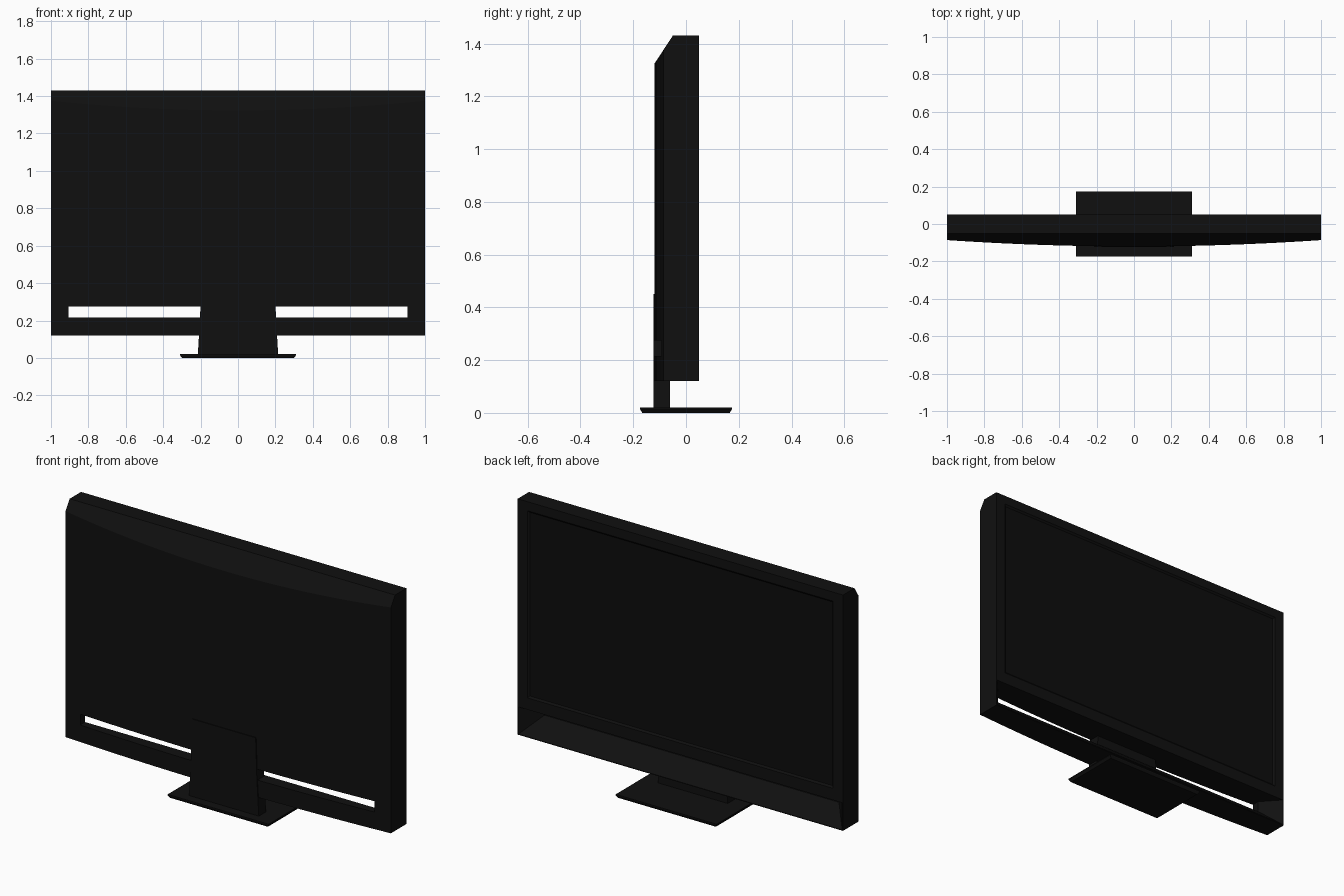
import bpy
import bmesh
import math

if "Cube" in bpy.data.objects:
    bpy.data.objects.remove(bpy.data.objects["Cube"])


def material(name, rgb):
    mat = bpy.data.materials.new(name)
    mat.use_nodes = True
    colour = (*rgb, 1)
    mat.diffuse_color = colour
    mat.node_tree.nodes["Principled BSDF"].inputs["Base Color"].default_value = colour
    return mat


black = material("casing black", (0.005, 0.005, 0.005))
screen_black = material("screen black", (0.004, 0.004, 0.004))


def loft(name, rings, mats, cut=None):
    """Closed solid through matching rings of points, optionally trimmed by a plane."""
    bm = bmesh.new()
    loops = [[bm.verts.new(p) for p in ring] for ring in rings]
    count = len(loops[0])
    for a, b in zip(loops, loops[1:]):
        for i in range(count):
            j = (i + 1) % count
            bm.faces.new((a[i], a[j], b[j], b[i]))
    bm.faces.new(loops[0][::-1])
    bm.faces.new(loops[-1])
    if cut:
        geom = bm.verts[:] + bm.edges[:] + bm.faces[:]
        res = bmesh.ops.bisect_plane(bm, geom=geom, plane_co=cut[0], plane_no=cut[1],
                                     clear_outer=True)
        edges = [e for e in res["geom_cut"] if isinstance(e, bmesh.types.BMEdge)]
        bmesh.ops.contextual_create(bm, geom=edges)
    bmesh.ops.recalc_face_normals(bm, faces=bm.faces)
    mesh = bpy.data.meshes.new(name)
    bm.to_mesh(mesh)
    bm.free()
    for m in mats:
        mesh.materials.append(m)
    obj = bpy.data.objects.new(name, mesh)
    bpy.context.collection.objects.link(obj)
    return obj


def flat_ring(hx, y0, y1, z):
    return [(-hx, y0, z), (hx, y0, z), (hx, y1, z), (-hx, y1, z)]


def upright_ring(hx, z0, z1, y):
    return [(-hx, y, z0), (hx, y, z0), (hx, y, z1), (-hx, y, z1)]


def carve(obj, cutter):
    cutter.hide_render = True
    mod = obj.modifiers.new("carve", "BOOLEAN")
    mod.operation = "DIFFERENCE"
    mod.solver = "EXACT"
    mod.object = cutter
    bpy.context.view_layer.objects.active = obj
    bpy.ops.object.modifier_apply(modifier=mod.name)
    bpy.data.objects.remove(cutter)


# Casing: bowed back, flat screen side, sloping cut along the top of the back
STEPS = 24
bow = [(-1 + 2 * i / STEPS, -0.12 + 0.034 * (-1 + 2 * i / STEPS) ** 2)
       for i in range(STEPS + 1)]
plan = bow + [(1, 0.05), (-1, 0.05)]
casing = loft("casing", [[(x, y, z) for x, y in plan] for z in (0.12, 1.43)],
              [black, screen_black], cut=((0, -0.05, 1.43), (0, -0.11, 0.072)))

# Funnel-shaped opening below the screen, through to the back
carve(casing, loft("slot_cutter", [
    upright_ring(0.995, 0.124, 0.275, 0.08),
    upright_ring(0.995, 0.124, 0.275, 0.05),
    upright_ring(0.905, 0.215, 0.275, -0.05),
    upright_ring(0.905, 0.215, 0.275, -0.3)], [black]))

# Shallow screen recess with a bevelled rim
carve(casing, loft("screen_cutter", [
    upright_ring(0.94, 0.34, 1.38, 0.08),
    upright_ring(0.94, 0.34, 1.38, 0.05),
    upright_ring(0.93, 0.35, 1.37, 0.042)], [black]))

for face in casing.data.polygons:
    recessed = 0.03 < face.center.y < 0.045 and abs(face.normal.y) > 0.95
    face.material_index = 1 if recessed else 0

# Tapered neck set into the back, and thin foot plate
loft("stand_neck", [flat_ring(0.215, -0.124, -0.06, 0.015),
                    flat_ring(0.203, -0.124, -0.06, 0.215),
                    flat_ring(0.195, -0.124, -0.06, 0.45)], [black])
loft("stand_foot", [flat_ring(0.3, -0.166, 0.166, 0),
                    flat_ring(0.31, -0.174, 0.174, 0.014),
                    flat_ring(0.31, -0.174, 0.174, 0.02)], [black])

# Smooth only the bowed back
bpy.ops.object.select_all(action="DESELECT")
casing.select_set(True)
bpy.context.view_layer.objects.active = casing
bpy.ops.object.shade_smooth_by_angle(angle=math.radians(4))
